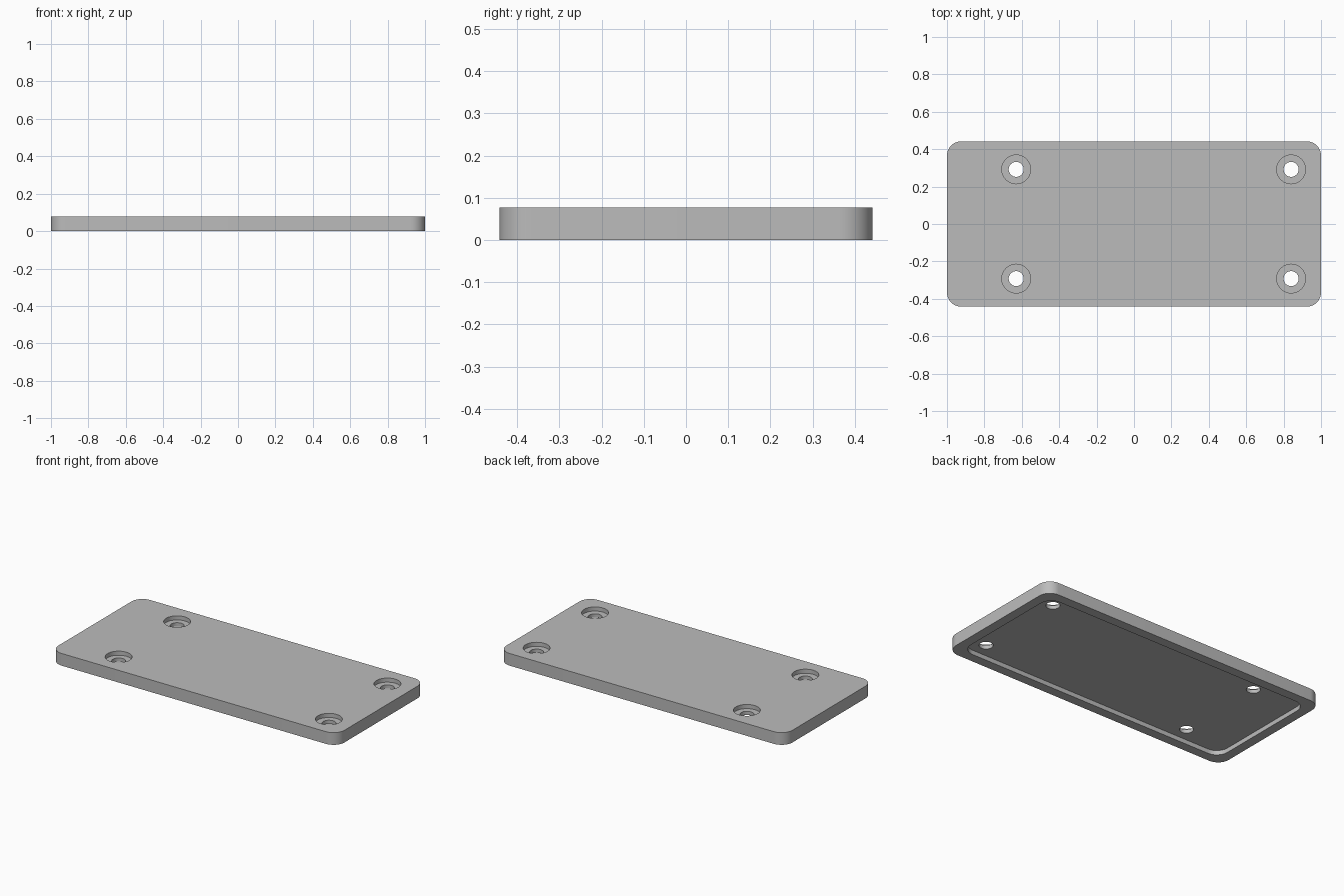
import bpy
import bmesh
from math import cos, sin, pi, radians

old = bpy.data.objects.get("Cube")
if old:
    bpy.data.objects.remove(old, do_unlink=True)

LENGTH, WIDTH, HEIGHT = 2.0, 0.884, 0.077
CORNER = 0.077          # corner radius, outside and in the recess
RIM = 0.06              # width of the rim under the plate
RECESS = 0.028          # depth of the underside recess
BORE = 0.026            # depth of the counterbores
HOLE_X = (-0.63, 0.84)
HOLE_Y = 0.292

grey = bpy.data.materials.new("plain grey")
grey.use_nodes = True
grey.diffuse_color = (0.5, 0.5, 0.5, 1)
grey.node_tree.nodes["Principled BSDF"].inputs["Base Color"].default_value = (0.5, 0.5, 0.5, 1)


def prism(name, outline, z0, z1):
    """Extrude a flat outline from z0 to z1."""
    bm = bmesh.new()
    face = bm.faces.new([bm.verts.new((x, y, z0)) for x, y in outline])
    top = bmesh.ops.extrude_face_region(bm, geom=[face])["geom"]
    verts = [g for g in top if isinstance(g, bmesh.types.BMVert)]
    bmesh.ops.translate(bm, vec=(0, 0, z1 - z0), verts=verts)
    bmesh.ops.recalc_face_normals(bm, faces=bm.faces)
    mesh = bpy.data.meshes.new(name)
    bm.to_mesh(mesh)
    bm.free()
    mesh.materials.append(grey)
    obj = bpy.data.objects.new(name, mesh)
    bpy.context.collection.objects.link(obj)
    return obj


def rounded_rect(length, width, radius, steps=12):
    points = []
    for quarter, (sx, sy) in enumerate([(1, 1), (-1, 1), (-1, -1), (1, -1)]):
        for i in range(steps + 1):
            a = (quarter + i / steps) * pi / 2
            points.append((sx * (length / 2 - radius) + radius * cos(a),
                           sy * (width / 2 - radius) + radius * sin(a)))
    return points


def circle(x, y, radius, sides=48):
    return [(x + radius * cos(2 * pi * i / sides), y + radius * sin(2 * pi * i / sides))
            for i in range(sides)]


# Plate body
plate = prism("cover_plate", rounded_rect(LENGTH, WIDTH, CORNER), 0, HEIGHT)

# Underside recess, counterbores and through holes
cutters = [prism("recess_cutter",
                 rounded_rect(LENGTH - 2 * RIM, WIDTH - 2 * RIM, CORNER), -0.05, RECESS)]
for x in HOLE_X:
    for y in (-HOLE_Y, HOLE_Y):
        cutters.append(prism("counterbore_cutter", circle(x, y, 0.077), HEIGHT - BORE, HEIGHT + 0.05))
        cutters.append(prism("screw_hole_cutter", circle(x, y, 0.04), -0.1, HEIGHT + 0.1))

bpy.ops.object.select_all(action='DESELECT')
plate.select_set(True)
bpy.context.view_layer.objects.active = plate
for cutter in cutters:
    cutter.hide_render = True
    mod = plate.modifiers.new("cut", 'BOOLEAN')
    mod.operation = 'DIFFERENCE'
    mod.solver = 'EXACT'
    mod.object = cutter
    bpy.ops.object.modifier_apply(modifier=mod.name)
    bpy.data.objects.remove(cutter, do_unlink=True)

# Smooth round walls, crisp edges
bpy.ops.object.shade_smooth_by_angle(angle=radians(30))
